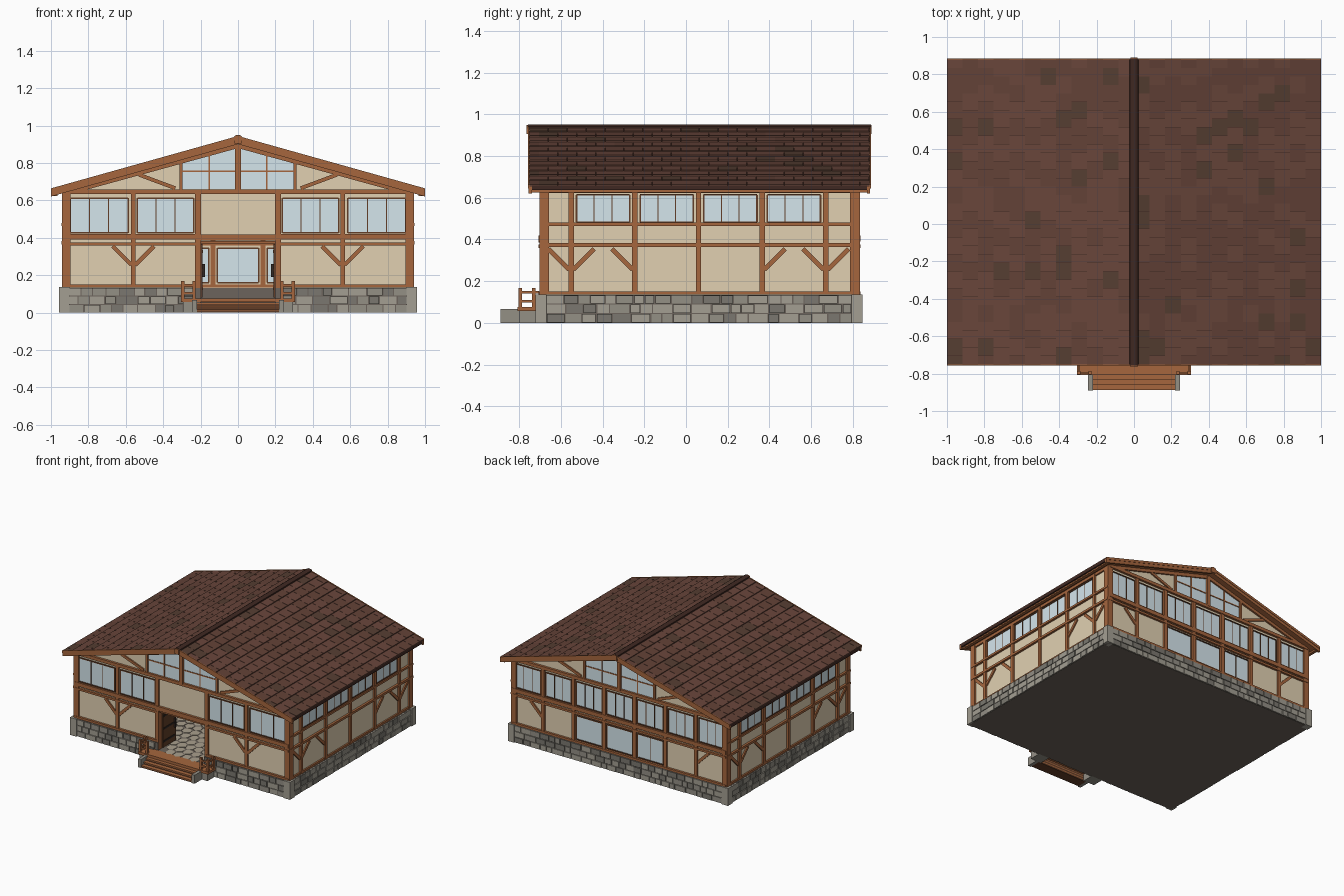
import bpy, bmesh, math, random
from mathutils import Vector

if "Cube" in bpy.data.objects:
    bpy.data.objects.remove(bpy.data.objects["Cube"])

random.seed(4)
PALETTE = {
    "timber": (164, 102, 64), "dark_timber": (98, 64, 44), "plaster": (224, 207, 176),
    "glass": (212, 229, 236), "tile_a": (104, 71, 61), "tile_b": (98, 67, 57),
    "tile_c": (86, 64, 53), "ridge": (66, 45, 39), "stone_a": (146, 142, 132),
    "stone_b": (122, 119, 111), "stone_c": (162, 157, 145), "mortar": (108, 100, 92),
    "cobble": (168, 158, 140), "iron": (52, 44, 40)}
mats = {}
for key, rgb in PALETTE.items():
    m = bpy.data.materials.new(key)
    m.diffuse_color = [(c / 255) ** 2.2 for c in rgb] + [1]
    m.use_nodes = True
    m.node_tree.nodes["Principled BSDF"].inputs["Base Color"].default_value = m.diffuse_color
    mats[key] = m

parts = {}
# Each wall has a local frame: u along it, z up, n outward
FRAMES = {
    "front": lambda u, z, n: Vector((u, -n, z)),
    "back": lambda u, z, n: Vector((u, n, z)),
    "right": lambda u, z, n: Vector((n, u, z)),
    "left": lambda u, z, n: Vector((-n, u, z)),
    "top": lambda u, z, n: Vector((u, z, n))}
PLANE = {"front": 0.673, "back": 0.803, "right": 0.911, "left": 0.911}


def prism(part, mat, frame, pts, n0, n1):
    bm, slots = parts.setdefault(part, (bmesh.new(), []))
    if mat not in slots:
        slots.append(mat)
    f = FRAMES[frame]
    a = [bm.verts.new(f(u, z, n0)) for u, z in pts]
    b = [bm.verts.new(f(u, z, n1)) for u, z in pts]
    faces = [bm.faces.new(a), bm.faces.new(b[::-1])]
    for i in range(len(pts)):
        j = (i + 1) % len(pts)
        faces.append(bm.faces.new((a[j], a[i], b[i], b[j])))
    for fc in faces:
        fc.material_index = slots.index(mat)


def box(part, mat, frame, u0, u1, z0, z1, n0, n1):
    prism(part, mat, frame, [(u0, z0), (u1, z0), (u1, z1), (u0, z1)], n0, n1)


def beam(frame, u0, z0, u1, z1, w, d=0.03, part=None, mat="timber"):
    t = Vector((u1 - u0, z1 - z0)).normalized() * w / 2
    c = PLANE[frame]
    pts = [(u0 - t.y, z0 + t.x), (u1 - t.y, z1 + t.x), (u1 + t.y, z1 - t.x), (u0 + t.y, z0 - t.x)]
    prism(part or frame + "_timbers", mat, frame, pts, c - 0.016, c + d)


def panel(frame, u0, u1, z0, z1):
    c = PLANE[frame]
    box(frame + "_wall", "plaster", frame, u0, u1, z0, z1, c - 0.01, c + 0.016)


def window(frame, u0, u1, z0, z1, panes=3):
    c = PLANE[frame]
    p = frame + "_window_frames"
    box(frame + "_glass", "glass", frame, u0, u1, z0, z1, c - 0.013, c + 0.019)
    for z in (z0, z1):
        beam(frame, u0, z, u1, z, 0.008, 0.024, p, "dark_timber")
    for i in range(panes + 1):
        u = u0 + (u1 - u0) * i / panes
        beam(frame, u, z0, u, z1, 0.008 if i in (0, panes) else 0.005, 0.0215, p, "dark_timber")


def brace(frame, u, s):
    beam(frame, u + s * 0.01, 0.255, u + s * 0.11, 0.355, 0.022, 0.026)


# Side walls
for f in ("right", "left"):
    panel(f, -0.68, 0.81, 0.13, 0.65)
    posts = [-0.55, -0.245, 0.06, 0.365, 0.67]
    for u in posts:
        beam(f, u, 0.135, u, 0.64, 0.026)
    for u in (-0.684, 0.814):
        beam(f, u, 0.135, u, 0.645, 0.038)
    for z, w, d in ((0.143, 0.016, 0.028), (0.373, 0.018, 0.033), (0.472, 0.016, 0.033), (0.635, 0.025, 0.028)):
        beam(f, -0.7, z, 0.83, z, w, d)
    for a, b in zip(posts, posts[1:]):
        window(f, a + 0.025, b - 0.025, 0.483, 0.614)
    for u, s in ((-0.55, -1), (-0.55, 1), (-0.245, -1), (0.365, 1), (0.67, -1), (0.67, 1)):
        brace(f, u, s)

# Front wall with the open doorway, and back wall in seven bays
panel("front", -0.92, -0.2, 0.13, 0.65)
panel("front", 0.2, 0.92, 0.13, 0.65)
panel("front", -0.2, 0.2, 0.385, 0.65)
panel("back", -0.92, 0.92, 0.13, 0.65)
beam("front", -0.22, 0.402, 0.22, 0.402, 0.034, 0.034)
beam("front", -0.2, 0.376, 0.2, 0.376, 0.014, 0.02)
for s in (-1, 1):
    for u, z0, w in ((0.922, 0.135, 0.038), (0.56, 0.135, 0.026), (0.215, 0.075, 0.032)):
        beam("front", s * u, z0, s * u, 0.645, w)
    for z, w in ((0.143, 0.016), (0.368, 0.016), (0.405, 0.03)):
        beam("front", s * 0.215, z, s * 0.93, z, w, 0.033)
    for a, b in ((0.237, 0.538), (0.588, 0.898)):
        window("front", min(s * a, s * b), max(s * a, s * b), 0.426, 0.612)
    brace("front", s * 0.56, 1)
    brace("front", s * 0.56, -1)
    brace("back", s * 0.665, s)
    for u in (0.133, 0.4, 0.665, 0.922):
        beam("back", s * u, 0.135, s * u, 0.645, 0.038 if u > 0.9 else 0.028)
for z, w in ((0.143, 0.016), (0.368, 0.016), (0.405, 0.03)):
    beam("back", -0.93, z, 0.93, z, w, 0.033)
for i in range(-3, 4):
    window("back", i * 0.266 - 0.11, i * 0.266 + 0.11, 0.426, 0.612)
    if abs(i) < 2:
        window("back", i * 0.266 - 0.11, i * 0.266 + 0.11, 0.16, 0.345, 2 if i < 0 else 1)

# Gables
for f in ("front", "back"):
    c = PLANE[f]
    prism(f + "_gable", "plaster", f, [(-0.93, 0.643), (0.93, 0.643), (0, 0.905)], c - 0.01, c + 0.016)
    beam(f, -0.93, 0.647, 0.93, 0.647, 0.025, 0.034)
    beam(f, 0, 0.65, 0, 0.895, 0.03, 0.036)
    for s in (-1, 1):
        prism(f + "_gable_glass", "glass", f, [(0, 0.66), (s * 0.3, 0.66), (s * 0.3, 0.812), (0, 0.893)],
              c - 0.013, c + 0.019)
        beam(f, s * 0.93, 0.638, 0, 0.893, 0.026)
        beam(f, s * 0.305, 0.65, s * 0.305, 0.81, 0.018)
        beam(f, s * 0.335, 0.665, s * 0.53, 0.738, 0.02, 0.026)
        beam(f, 0, 0.757, s * 0.3, 0.757, 0.008, 0.023)
        beam(f, s * 0.155, 0.655, s * 0.155, 0.855, 0.008, 0.023)


# Roof: decks, tile courses, barge boards, eave boards, ridge cap
def rz(x):
    return 0.937 - 0.28 * abs(x)


def slope_strip(part, mat, s, top, bottom, y0, y1, x1=1.0):
    prism(part, mat, "back", [(0, rz(0) + top), (s * x1, rz(x1) + top), (s * x1, rz(x1) + bottom),
                              (0, rz(0) + bottom)], y0, y1)


COURSES, COLS, Y0, Y1 = 12, 18, -0.75, 0.879
for s in (-1, 1):
    slope_strip("tile_underlay", "ridge", s, 0.001, -0.004, Y0, Y1, 0.999)
    slope_strip("roof_deck", "timber", s, -0.003, -0.03, -0.74, 0.87, 0.99)
    for y0, y1 in ((-0.754, -0.738), (0.867, 0.883)):
        slope_strip("barge_boards", "timber", s, -0.004, -0.036, y0, y1)
    for y0, y1 in ((-0.757, -0.75), (0.879, 0.886)):
        slope_strip("barge_trim", "timber", s, 0.0075, -0.012, y0, y1)
    box("eave_boards", "timber", "back", min(s * .965, s * .988), max(s * .965, s * .988), 0.625, 0.65, -0.745, 0.875)
    box("eave_fascia", "ridge", "back", min(s * .988, s), max(s * .988, s), 0.636, 0.658, -0.738, 0.867)
    for i in range(COURSES):
        xa, xb = i / COURSES, (i + 1) / COURSES
        w = (Y1 - Y0) / COLS
        for j in range(COLS + i % 2):
            y = Y0 + (j - 0.5 * (i % 2)) * w
            a, b = max(y + 0.001, Y0), min(y + w - 0.001, Y1)
            mat = random.choice(("tile_a",) * 5 + ("tile_b",) * 5 + ("tile_c",))
            prism("roof_tiles", mat, "back", [(s * xa, rz(xa) + 0.001), (s * xb, rz(xb) + 0.007), (s * xb, rz(xb))], a, b)
prism("ridge_cap", "ridge", "back", [(-0.025, 0.925), (-0.022, 0.942), (-0.008, 0.95), (0.008, 0.95),
                                     (0.022, 0.942), (0.025, 0.925)], -0.757, 0.886)
for y0, y1 in ((-0.765, -0.752), (0.877, 0.89)):
    prism("ridge_ends", "timber", "back", [(-0.02, 0.905), (-0.02, 0.943), (0, 0.949), (0.02, 0.943), (0.02, 0.905)], y0, y1)

# Foundation core with the floor as its top, stone curb and blocks
box("foundation", "mortar", "top", -0.945, 0.945, -0.71, 0.835, 0, 0.074)
for f, spans, outer in (("right", [(-0.71, 0.835)], 0.945), ("left", [(-0.71, 0.835)], 0.945),
                        ("back", [(-0.945, 0.945)], 0.835), ("front", [(-0.945, -0.2), (0.2, 0.945)], 0.71)):
    for a, b in spans:
        box("foundation_curb", "mortar", f, a, b, 0.074, 0.133, outer - 0.045, outer)
    lo, hi = (-0.955, 0.955) if f in ("front", "back") else (-0.72, 0.845)
    for k in range(3):
        u = lo + 0.05
        while u < hi - 0.055:
            v = min(u + random.uniform(0.045, 0.1), hi - 0.05)
            if hi - 0.05 - v < 0.03:
                v = hi - 0.05
            if not (f == "front" and k > 0 and v > -0.2 and u < 0.2):
                box("foundation_stones", "stone_" + random.choice("abc"), f, u + 0.003, v - 0.003,
                    k * 0.045 + 0.002, k * 0.045 + 0.042, outer - 0.002, outer + random.uniform(0.005, 0.009))
            u = v
for x in (-0.93, 0.93):
    for y in (-0.695, 0.82):
        box("corner_stones", "stone_c", "top", x - 0.028, x + 0.028, y - 0.027, y + 0.027, 0, 0.137)
# Cobbled floor
for i in range(24):
    for j in range(21):
        cx, cy = -0.82 + i * 0.0713 + (j % 2) * 0.03, -0.685 + j * 0.073
        r = random.uniform(0.9, 1.0) * 0.041
        pts = [(cx + r * math.cos(k * 1.047 + 0.52) * random.uniform(0.85, 1),
                cy + r * math.sin(k * 1.047 + 0.52)) for k in range(6)]
        if cy > -0.65 or abs(cx) < 0.17:
            prism("floor_cobbles", "cobble", "top", pts, 0.0735, 0.076)

# Door leaves swung inward, with ironwork
for s in (-1, 1):
    def xbox(part, mat, a, b, *r):
        box(part, mat, "top", min(s * a, s * b), max(s * a, s * b), *r)
    xbox("door_leaves", "dark_timber", 0.19, 0.202, -0.662, -0.5, 0.08, 0.368)
    for z in (0.12, 0.22, 0.32):
        xbox("door_ironwork", "iron", 0.187, 0.191, -0.655, -0.515, z, z + 0.014)
    xbox("door_handles", "iron", 0.176, 0.19, -0.525, -0.51, 0.19, 0.26)
    # Stone cheeks and railings beside the steps
    xbox("step_cheeks", "stone_a", 0.22, 0.245, -0.89, -0.8, 0, 0.067)
    xbox("porch_base", "stone_a", 0.2, 0.295, -0.8, -0.71, 0, 0.056)
    for x, y in ((0.295, -0.795), (0.235, -0.795), (0.295, -0.73)):
        xbox("railing_posts", "timber", x - 0.009, x + 0.009, y - 0.009, y + 0.009, 0.07, 0.168)
    for z in (0.098, 0.14):
        xbox("railing_rails", "timber", 0.29, 0.3, -0.795, -0.705, z, z + 0.012)
        xbox("railing_rails", "timber", 0.235, 0.295, -0.8, -0.79, z, z + 0.012)

# Porch deck and steps
box("porch_deck", "timber", "top", -0.305, 0.305, -0.808, -0.71, 0.056, 0.076)
for i in range(3):
    y = -0.888 + i * 0.028
    z = 0.018 + i * 0.018
    box("step_risers", "dark_timber", "top", -0.22, 0.22, y + 0.005, -0.8, z - 0.018, z - 0.007)
    box("step_treads", "timber", "top", -0.22, 0.22, y, -0.8, z - 0.007, z)

# Turn the collected parts into objects
for name, (bm, slots) in parts.items():
    bmesh.ops.recalc_face_normals(bm, faces=bm.faces)
    me = bpy.data.meshes.new(name)
    bm.to_mesh(me)
    bm.free()
    for k in slots:
        me.materials.append(mats[k])
    bpy.context.collection.objects.link(bpy.data.objects.new(name, me))
